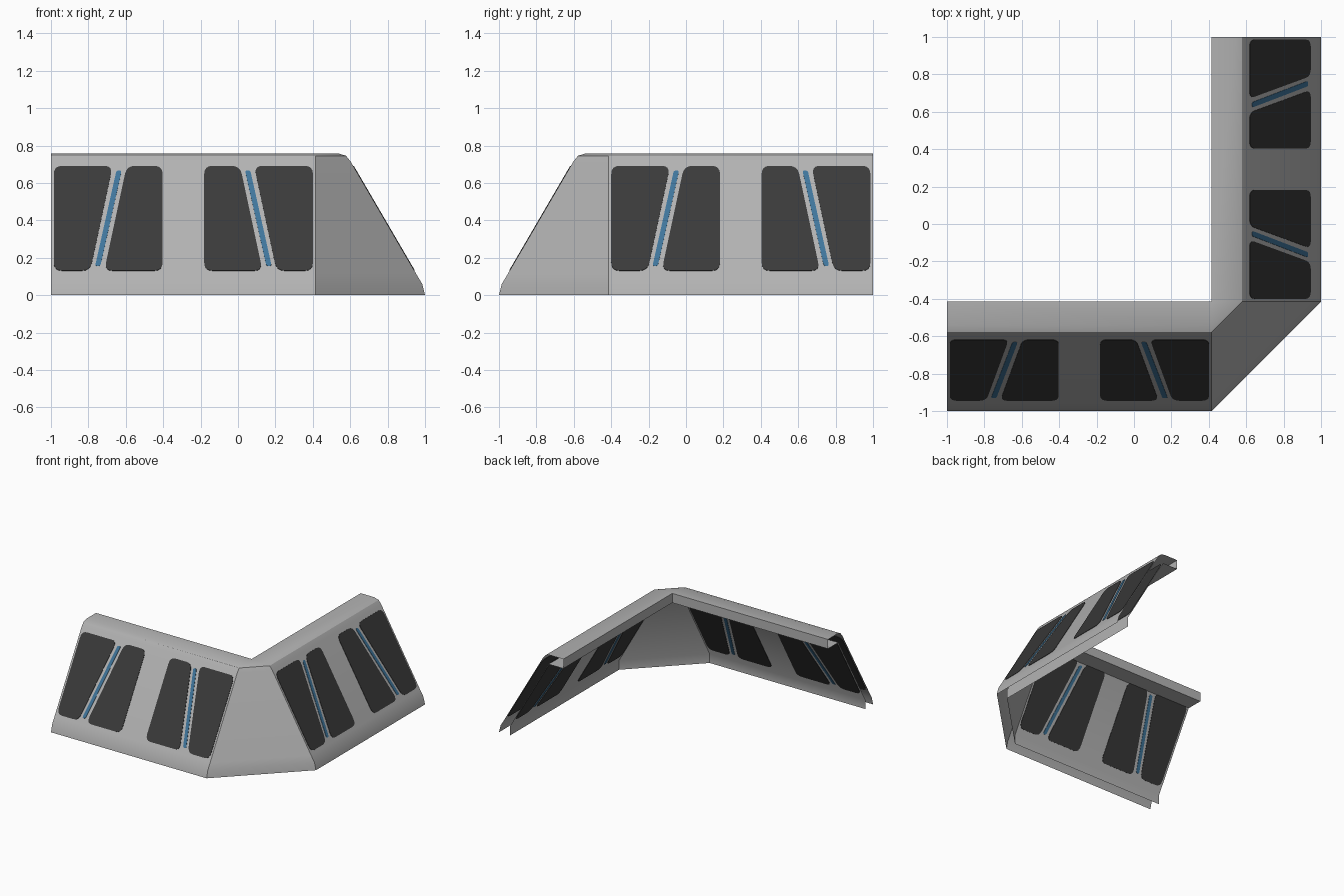
import bpy, bmesh, math
from mathutils import Vector

if "Cube" in bpy.data.objects:
    bpy.data.objects.remove(bpy.data.objects["Cube"])

C = 0.415            # inner corner axis at (C, -C)


def mat(name, col):
    m = bpy.data.materials.new(name)
    m.diffuse_color = (*col, 1)
    m.use_nodes = True
    m.node_tree.nodes["Principled BSDF"].inputs["Base Color"].default_value = m.diffuse_color
    return m


GREY = mat("grey metal", (0.45, 0.45, 0.45))
DARK = mat("dark panel", (0.042, 0.042, 0.042))
BLUE = mat("blue strip", (0.05, 0.18, 0.33))


def finish(bm, name, material):
    me = bpy.data.meshes.new(name)
    bm.to_mesh(me)
    bm.free()
    me.materials.append(material)
    ob = bpy.data.objects.new(name, me)
    bpy.context.collection.objects.link(ob)
    return ob


# Hollow shell: (radius, z) profile swept round a one-facet corner
PROFILE = [(0.585, 0), (0.57, 0.06), (0.54, 0.11), (0.187, 0.715), (0.163, 0.745),
           (0.125, 0.757), (0, 0.757), (0, 0.68), (0.136, 0.68), (0.485, 0.075), (0.485, 0)]
STATIONS = [lambda r, z: (-1, -C - r, z), lambda r, z: (C, -C - r, z),
            lambda r, z: (C + r, -C, z), lambda r, z: (C + r, 1, z)]
bm = bmesh.new()
rows = [[bm.verts.new(s(r, z)) for r, z in PROFILE] for s in STATIONS]
for a, b in zip(rows, rows[1:]):
    for i in range(len(PROFILE) - 1):
        bm.faces.new((a[i + 1], a[i], b[i], b[i + 1]))
bmesh.ops.remove_doubles(bm, verts=bm.verts, dist=1e-4)
bmesh.ops.dissolve_degenerate(bm, edges=bm.edges, dist=1e-4)
shell = finish(bm, "barrier_shell", GREY)
bpy.context.view_layer.objects.active = shell
shell.select_set(True)
bpy.ops.object.shade_smooth_by_angle(angle=math.radians(30))


def rounded(pts, rad, n=4):
    """Round the corners of a polygon with small curves."""
    out = []
    for i, p in enumerate(pts):
        p, a, b = Vector(p), Vector(pts[i - 1]), Vector(pts[(i + 1) % len(pts)])
        s, e = p + (a - p).normalized() * rad, p + (b - p).normalized() * rad
        for k in range(n + 1):
            t = k / n
            out.append(s * (1 - t) ** 2 + p * 2 * t * (1 - t) + e * t * t)
    return out


# Panel layout (distance along wall, z); mirrored about u = -0.292
PANELS = [[(-0.985, 0.13), (-0.79, 0.13), (-0.67, 0.69), (-0.985, 0.69)],
          [(-0.715, 0.13), (-0.403, 0.13), (-0.403, 0.69), (-0.595, 0.69)]]
STRIP = [[(-0.764, 0.155), (-0.736, 0.155), (-0.622, 0.665), (-0.65, 0.665)]]


def outer(z):
    return 0.54 - (z - 0.11) * 0.353 / 0.605


def inner(z):
    return 0.485 - (z - 0.075) * 0.349 / 0.605


def plates(name, shapes, rad, half, material):
    """Thin plates passing through both skins of both wings."""
    bm = bmesh.new()
    for skin in (outer, inner):
        for wing in (0, 1):
            for flip in (0, 1):
                for shape in shapes:
                    loops = []
                    for d in (-half, half):
                        ring = []
                        for u, z in rounded(shape, rad):
                            u = -0.584 - u if flip else u
                            r, zz = skin(z) + d * 0.866, z + d * 0.5
                            co = (C + r, u + 0.585, zz) if wing else (u, -C - r, zz)
                            ring.append(bm.verts.new(co))
                        loops.append(ring)
                    lo, hi = loops
                    bm.faces.new(lo[::-1])
                    bm.faces.new(hi)
                    for i in range(len(lo)):
                        bm.faces.new((lo[i - 1], lo[i], hi[i], hi[i - 1]))
    bmesh.ops.recalc_face_normals(bm, faces=bm.faces)
    return finish(bm, name, material)


plates("dark_panels", PANELS, 0.045, 0.003, DARK)
plates("blue_strips", STRIP, 0.012, 0.003, BLUE)
